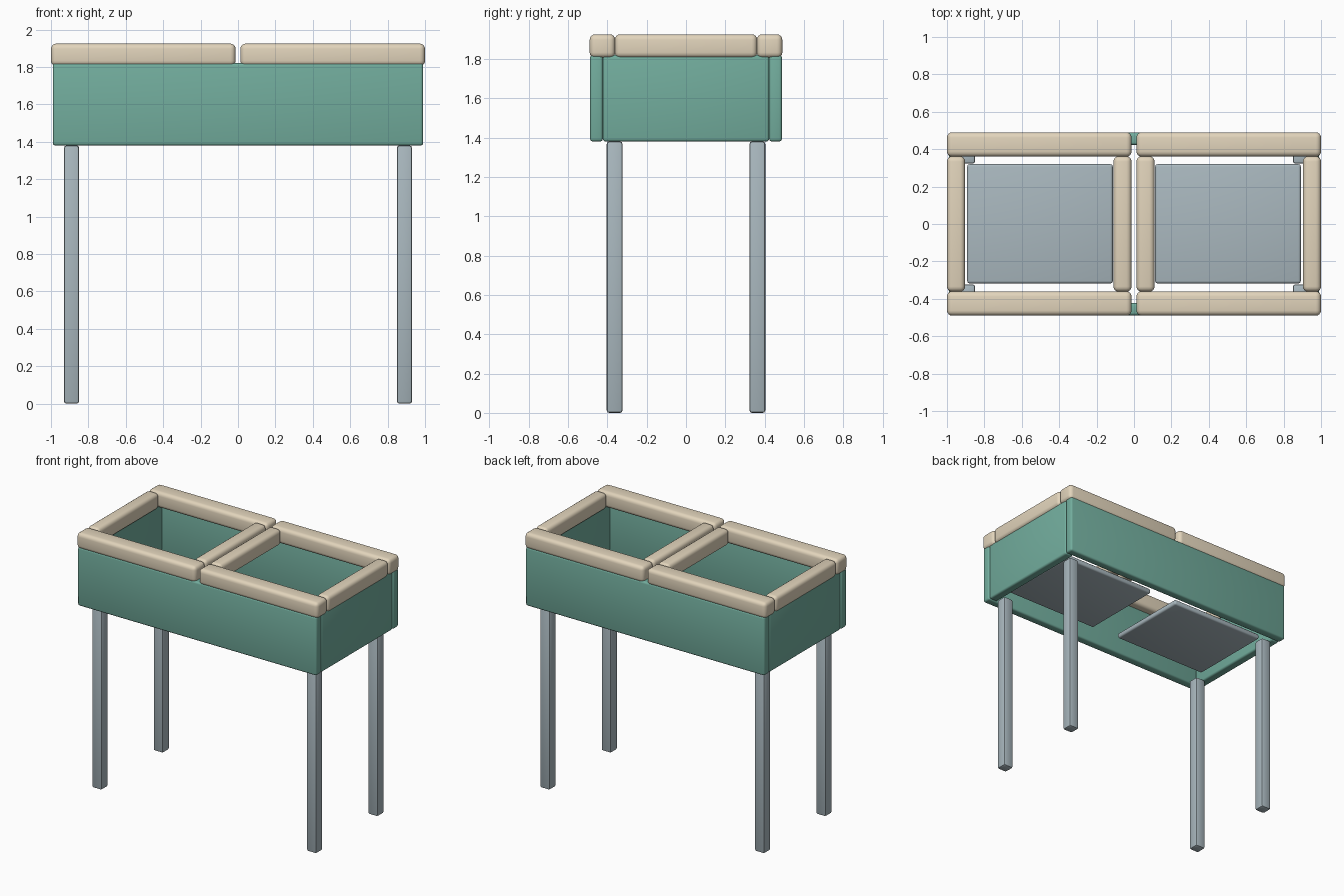
import bpy

if "Cube" in bpy.data.objects:
    bpy.data.objects.remove(bpy.data.objects["Cube"])


def material(name, color):
    m = bpy.data.materials.new(name)
    m.diffuse_color = color
    m.use_nodes = True
    m.node_tree.nodes["Principled BSDF"].inputs["Base Color"].default_value = m.diffuse_color
    return m


GREEN = material("green_paint", (0.17, 0.42, 0.34, 1))
CREAM = material("cream_wood", (0.76, 0.66, 0.50, 1))
STEEL = material("blue_grey", (0.40, 0.48, 0.52, 1))


def block(name, x, y, z, mat, bevel, segments=3):
    """Rounded box given by its (min, max) extents on each axis."""
    spans = (x, y, z)
    bpy.ops.mesh.primitive_cube_add(size=1, location=[(a + b) / 2 for a, b in spans])
    ob = bpy.context.object
    ob.name = name
    ob.scale = [b - a for a, b in spans]
    bpy.ops.object.transform_apply(location=False, rotation=False, scale=True)
    mod = ob.modifiers.new("rounded_edges", "BEVEL")
    mod.width = bevel
    mod.segments = segments
    bpy.ops.object.modifier_apply(modifier=mod.name)
    bpy.ops.object.shade_smooth_by_angle()
    ob.data.materials.append(mat)
    return ob


def span(side, a, b):
    """Range a..b mirrored to the negative side when side is -1."""
    return tuple(sorted((side * a, side * b)))


ENDS = ((-1, "left"), (1, "right"))
FACES = ((-1, "front"), (1, "back"))

# Long front and back panels
for sy, face in FACES:
    block(face + "_panel", (-0.99, 0.99), span(sy, 0.423, 0.488), (1.38, 1.82), GREEN, 0.014)

for sx, end in ENDS:
    # End panel between the long panels
    block(end + "_end_panel", span(sx, 0.92, 0.988), (-0.423, 0.423), (1.38, 1.82), GREEN, 0.014)

    # Floor tray, raised slightly inside the box
    block(end + "_floor_tray", span(sx, 0.113, 0.892), (-0.318, 0.32), (1.42, 1.46), STEEL, 0.014)

    # Padded rim frame around each opening
    block(end + "_outer_rim", span(sx, 0.903, 1.0), (-0.362, 0.362), (1.805, 1.925), CREAM, 0.028, 4)
    block(end + "_inner_rim", span(sx, 0.013, 0.11), (-0.362, 0.362), (1.805, 1.925), CREAM, 0.028, 4)
    for sy, face in FACES:
        block(f"{face}_{end}_rim", span(sx, 0.013, 1.0), span(sy, 0.36, 0.49),
              (1.805, 1.925), CREAM, 0.028, 4)

        # Square leg
        block(f"{face}_{end}_leg", span(sx, 0.85, 0.93), span(sy, 0.323, 0.403),
              (0, 1.38), STEEL, 0.012, 2)
